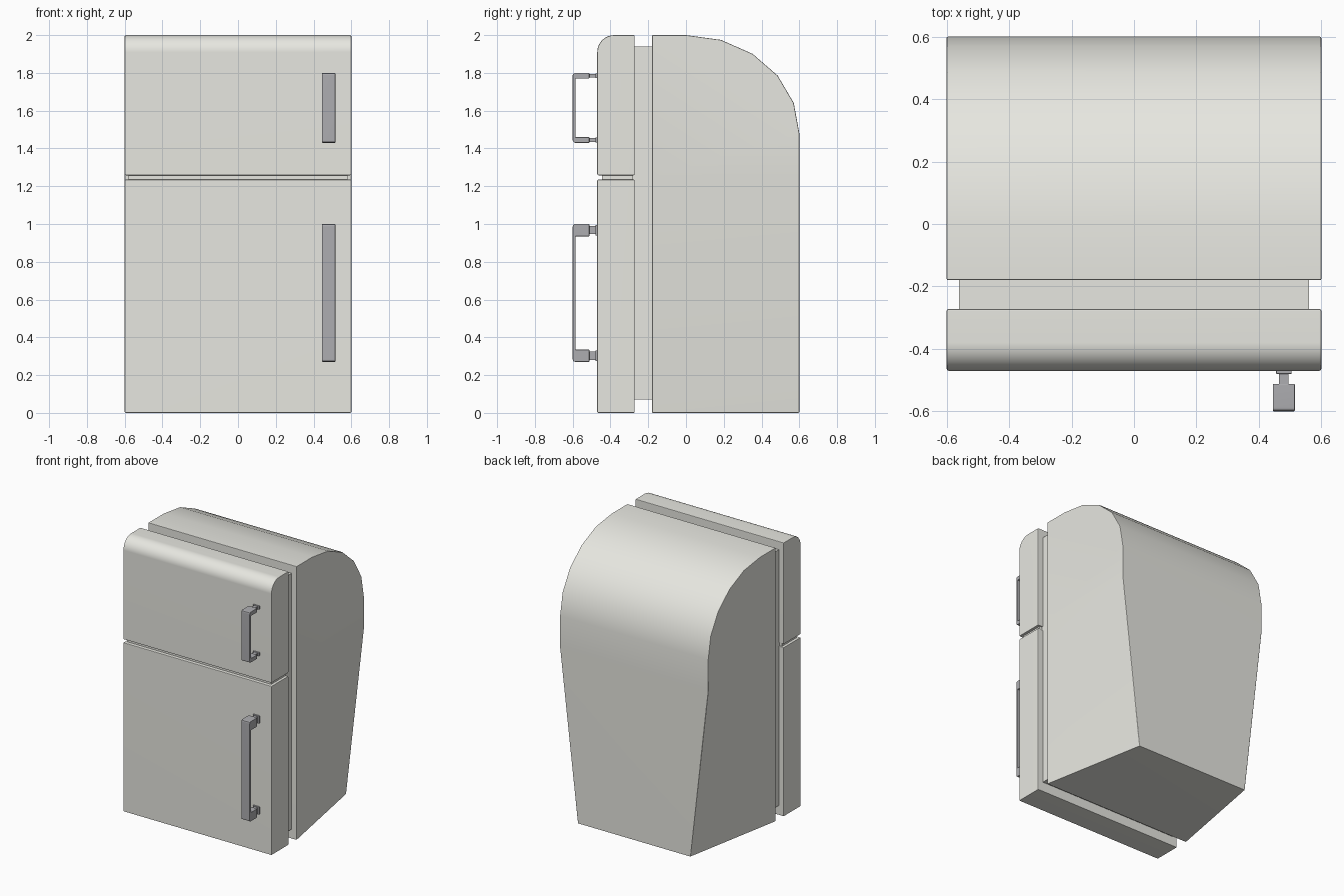
import bpy, bmesh, math

if "Cube" in bpy.data.objects:
    bpy.data.objects.remove(bpy.data.objects["Cube"])


def material(name, color):
    m = bpy.data.materials.new(name)
    m.diffuse_color = color
    m.use_nodes = True
    m.node_tree.nodes["Principled BSDF"].inputs["Base Color"].default_value = m.diffuse_color
    return m


ENAMEL = material("enamel", (0.80, 0.80, 0.75, 1))
METAL = material("metal", (0.42, 0.42, 0.44, 1))


def finish(name, bm, mat, bevel=0.006):
    """Soften the hard edges and turn the bmesh into a smooth shaded object."""
    bmesh.ops.recalc_face_normals(bm, faces=bm.faces[:])
    if bevel:
        hard = [e for e in bm.edges if e.calc_face_angle(0) > math.radians(50)]
        bmesh.ops.bevel(bm, geom=hard, offset=bevel, segments=2, profile=0.5, affect='EDGES')
    me = bpy.data.meshes.new(name)
    bm.to_mesh(me)
    bm.free()
    ob = bpy.data.objects.new(name, me)
    bpy.context.collection.objects.link(ob)
    me.materials.append(mat)
    bpy.ops.object.select_all(action='DESELECT')
    ob.select_set(True)
    bpy.context.view_layer.objects.active = ob
    bpy.ops.object.shade_smooth_by_angle(angle=math.radians(40))
    ob.modifiers.new("flat_faces", 'WEIGHTED_NORMAL').keep_sharp = True
    return ob


def extrude_profile(name, pts, x0, x1, mat, bevel=0.006):
    """Extrude a (y, z) profile along x."""
    bm = bmesh.new()
    a = [bm.verts.new((x0, y, z)) for y, z in pts]
    b = [bm.verts.new((x1, y, z)) for y, z in pts]
    n = len(pts)
    bm.faces.new(a)
    bm.faces.new(b[::-1])
    for i in range(n):
        j = (i + 1) % n
        bm.faces.new((a[i], b[i], b[j], a[j]))
    return finish(name, bm, mat, bevel)


def box(name, x0, x1, y0, y1, z0, z1, mat, bevel=0.006):
    return extrude_profile(name, [(y0, z0), (y1, z0), (y1, z1), (y0, z1)], x0, x1, mat, bevel)


def arc(cy, cz, ry, rz, a0, a1, n):
    angles = [math.radians(a0 + (a1 - a0) * i / n) for i in range(n + 1)]
    return [(cy + ry * math.cos(t), cz + rz * math.sin(t)) for t in angles]


# Cabinet: rounded back top, lower back corners pulled inwards
bm = bmesh.new()
outline = [(-0.18, 0, 0.6), (0.6, 0, 0.455), (0.6, 1.25, 0.6)]
outline += [(y, z, 0.6) for y, z in arc(0, 1.48, 0.6, 0.52, 0, 90, 5)]
outline += [(-0.18, 2, 0.6), (-0.18, 1.25, 0.6)]
sides = [[bm.verts.new((s * x, y, z)) for y, z, x in outline] for s in (-1, 1)]
count = len(outline)
for side in sides:
    bm.faces.new((side[0], side[1], side[2], side[-1]))
    bm.faces.new(side[2:])
for i in range(count):
    j = (i + 1) % count
    bm.faces.new((sides[0][i], sides[1][i], sides[1][j], sides[0][j]))
finish("cabinet", bm, ENAMEL, 0.005)

# Recessed seal between cabinet and doors
box("door_seal", -0.56, 0.56, -0.28, -0.17, 0.07, 1.94, ENAMEL, 0)

# Doors and the strip in the gap between them
box("lower_door", -0.6, 0.6, -0.47, -0.272, 0, 1.235, ENAMEL)
upper = [(-0.47, 1.258), (-0.272, 1.258), (-0.272, 2)]
upper += arc(-0.38, 1.91, 0.09, 0.09, 90, 180, 8)
extrude_profile("upper_door", upper, -0.6, 0.6, ENAMEL)
box("door_gap_strip", -0.58, 0.58, -0.445, -0.28, 1.22, 1.27, ENAMEL, 0)


# Handles: U-shaped grip, two necks and two mounting plates
def handle(name, z0, z1, arm):
    x = 0.48
    c = 0.013
    grip = [(-0.512, z0), (-0.512, z0 + arm), (-0.585, z0 + arm),
            (-0.585, z1 - arm), (-0.512, z1 - arm), (-0.512, z1),
            (-0.6 + c, z1), (-0.6 + c * 0.3, z1 - c * 0.3), (-0.6, z1 - c),
            (-0.6, z0 + c), (-0.6 + c * 0.3, z0 + c * 0.3), (-0.6 + c, z0)]
    extrude_profile(name + "_grip", grip, x - 0.035, x + 0.035, METAL, 0.003)
    for label, z in (("bottom", z0 + arm / 2), ("top", z1 - arm / 2)):
        h = arm * 0.33
        box(f"{name}_{label}_neck", x - 0.015, x + 0.015, -0.52, -0.472, z - h, z + h, METAL, 0)
        h = arm * 0.43
        box(f"{name}_{label}_plate", x - 0.025, x + 0.025, -0.48, -0.465, z - h, z + h, METAL, 0.002)


handle("upper_handle", 1.43, 1.80, 0.03)
handle("lower_handle", 0.27, 1.0, 0.065)
